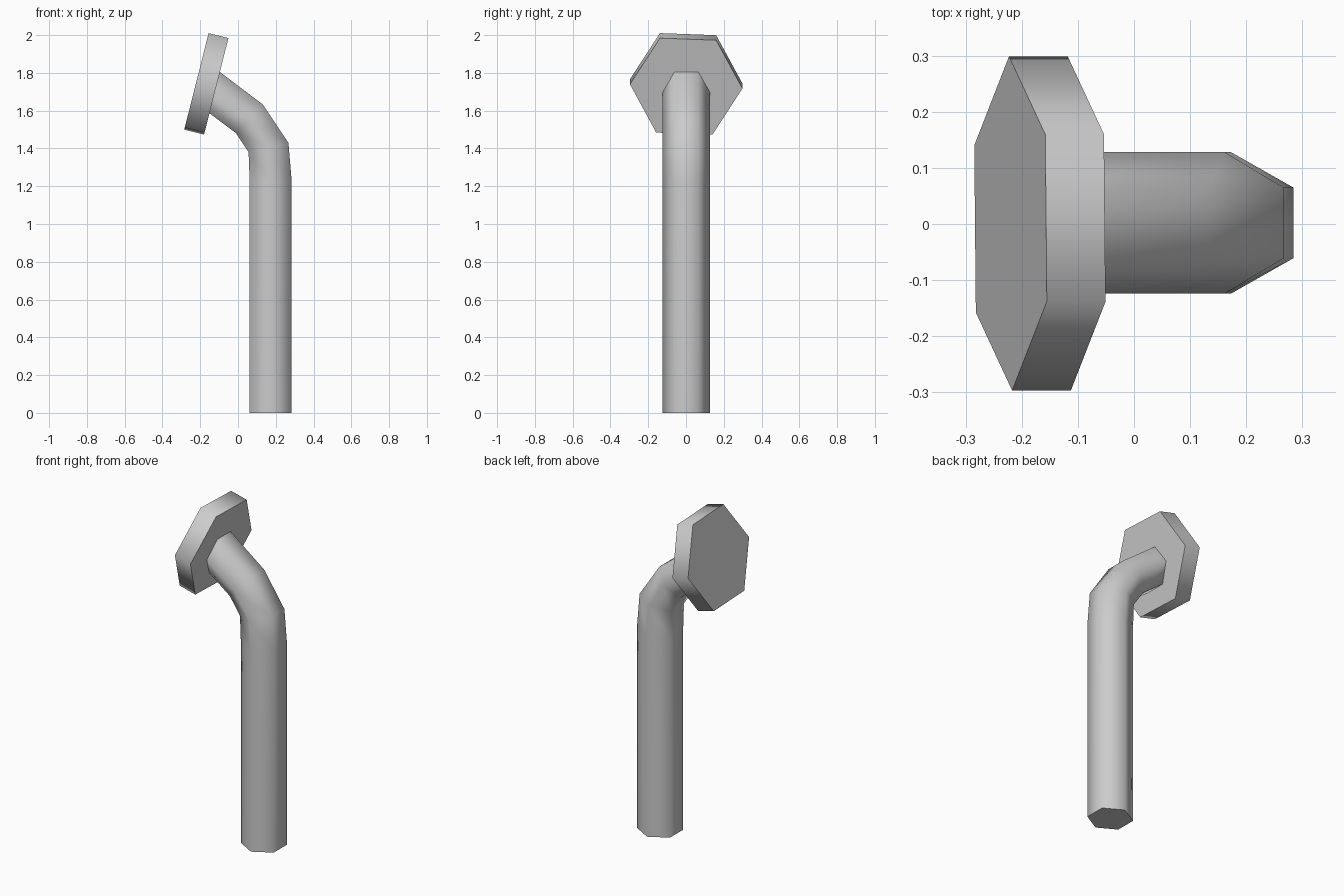
import bpy, bmesh
from math import cos, sin, radians
from mathutils import Vector

if "Cube" in bpy.data.objects:
    bpy.data.objects.remove(bpy.data.objects["Cube"], do_unlink=True)

grey = bpy.data.materials.new("plain_grey")
grey.use_nodes = True
grey.diffuse_color = (0.6, 0.6, 0.6, 1)
grey.node_tree.nodes["Principled BSDF"].inputs["Base Color"].default_value = (0.6, 0.6, 0.6, 1)


def loft(name, rings):
    """Bridge equal-sized rings of points and cap both ends."""
    bm = bmesh.new()
    loops = [[bm.verts.new(p) for p in ring] for ring in rings]
    n = len(loops[0])
    for a, b in zip(loops, loops[1:]):
        for i in range(n):
            j = (i + 1) % n
            bm.faces.new((a[i], a[j], b[j], b[i]))
    bm.faces.new(loops[0][::-1])
    bm.faces.new(loops[-1])
    bmesh.ops.recalc_face_normals(bm, faces=bm.faces)
    mesh = bpy.data.meshes.new(name)
    bm.to_mesh(mesh)
    bm.free()
    mesh.materials.append(grey)
    obj = bpy.data.objects.new(name, mesh)
    bpy.context.collection.objects.link(obj)
    bpy.ops.object.select_all(action='DESELECT')
    obj.select_set(True)
    bpy.context.view_layer.objects.active = obj
    bpy.ops.object.shade_smooth_by_angle(angle=radians(70))
    return obj


def hexagon(centre, u, v, turn):
    """Six points around centre, spanned by the radius vectors u and v."""
    angles = [radians(60 * k + turn) for k in range(6)]
    return [centre + u * cos(a) + v * sin(a) for a in angles]


# Bent hexagonal stem: outer and inner (x, z) of each cross-section
sections = [((0.284, 0), (0.062, 0)),
            ((0.284, 1.23), (0.062, 1.22)),
            ((0.267, 1.43), (0.056, 1.38)),
            ((0.132, 1.632), (-0.012, 1.482)),
            ((-0.10, 1.808), (-0.158, 1.592))]
rings = []
for (ox, oz), (ix, iz) in sections:
    outer, inner = Vector((ox, 0.002, oz)), Vector((ix, 0.002, iz))
    half = (outer - inner) / 2 / cos(radians(30))
    rings.append(hexagon((outer + inner) / 2, Vector((0, 0.126, 0)), half, 0))
loft("bent_stem", rings)

# Tilted hexagonal end plate
tilt = radians(14.2)
across, up = Vector((0, 0.298, 0)), Vector((sin(tilt), 0, cos(tilt))) * 0.298
axis = Vector((cos(tilt), 0, -sin(tilt)))
back = Vector((-0.22, 0.001, 1.755))
loft("end_plate", [hexagon(back + axis * d, across, up, -2.2) for d in (0, 0.108)])
